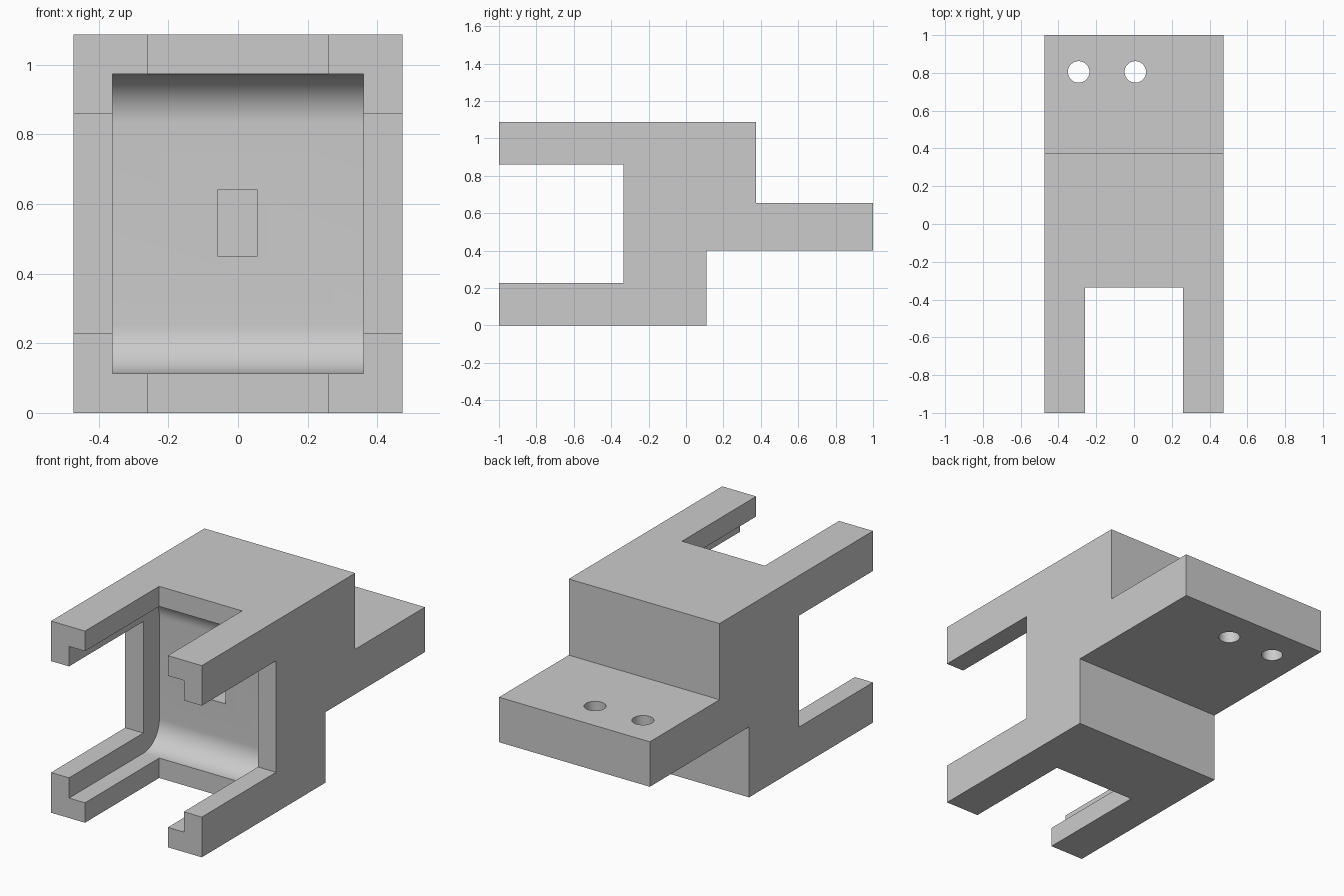
import bpy, bmesh
from math import sin, cos, pi, radians
from mathutils import Vector

if "Cube" in bpy.data.objects:
    bpy.data.objects.remove(bpy.data.objects["Cube"])

grey = bpy.data.materials.new("plain grey")
grey.use_nodes = True
colour = (0.6, 0.6, 0.6, 1)
grey.diffuse_color = colour
grey.node_tree.nodes["Principled BSDF"].inputs["Base Color"].default_value = colour


def prism(name, points, start, sweep):
    """Sweep a closed outline, placed by the start function, along a vector."""
    bm = bmesh.new()
    face = bm.faces.new([bm.verts.new(start(a, b)) for a, b in points])
    moved = bmesh.ops.extrude_face_region(bm, geom=[face])["geom"]
    verts = [v for v in moved if isinstance(v, bmesh.types.BMVert)]
    bmesh.ops.translate(bm, verts=verts, vec=Vector(sweep))
    bmesh.ops.recalc_face_normals(bm, faces=bm.faces)
    mesh = bpy.data.meshes.new(name)
    bm.to_mesh(mesh)
    bm.free()
    mesh.materials.append(grey)
    obj = bpy.data.objects.new(name, mesh)
    bpy.context.collection.objects.link(obj)
    return obj


def side_prism(name, points, half_width):
    return prism(name, points, lambda y, z: (-half_width, y, z), (2 * half_width, 0, 0))


def box(name, x0, x1, y0, y1, z0, z1):
    outline = [(x0, y0), (x1, y0), (x1, y1), (x0, y1)]
    return prism(name, outline, lambda x, y: (x, y, z0), (0, 0, z1 - z0))


def arc(y, z, r, first, last, steps=16):
    angles = [radians(first + (last - first) * i / steps) for i in range(steps + 1)]
    return [(y + r * cos(a), z + r * sin(a)) for a in angles]


# Stepped body with the side openings and the rear mounting tongue
HEIGHT = 1.087
bracket = side_prism("bracket", [
    (-1, 0), (0.11, 0), (0.11, 0.4), (1, 0.4), (1, 0.655), (0.375, 0.655),
    (0.375, HEIGHT), (-1, HEIGHT), (-1, 0.86), (-0.335, 0.86),
    (-0.335, 0.228), (-1, 0.228)], 0.473)

# Front cavity, rounded where floor and ceiling meet the back wall
low, high, back, r = 0.113, 0.973, -0.19, 0.142
cavity = side_prism("cavity_cutter",
                    [(-1.2, low)] + arc(back - r, low + r, r, -90, 0)
                    + arc(back - r, high - r, r, 0, 90) + [(-1.2, high)], 0.36)

# Slot through top and bottom, and the pocket in the cavity's back wall
slot = box("slot_cutter", -0.26, 0.26, -1.2, -0.335, -0.1, HEIGHT + 0.1)
pocket = box("pocket_cutter", -0.057, 0.055, -0.25, 0.06, 0.449, 0.641)

# Screw holes through the tongue
cutters = [cavity, slot, pocket]
for x in (-0.293, 0.007):
    ring = [(x + 0.057 * cos(2 * pi * i / 48), 0.805 + 0.057 * sin(2 * pi * i / 48))
            for i in range(48)]
    cutters.append(prism("screw_hole_cutter", ring,
                         lambda a, b: (a, b, 0.3), (0, 0, 0.5)))

bpy.ops.object.select_all(action="DESELECT")
bracket.select_set(True)
bpy.context.view_layer.objects.active = bracket
for cutter in cutters:
    cutter.hide_render = True
    mod = bracket.modifiers.new("cut", "BOOLEAN")
    mod.operation = "DIFFERENCE"
    mod.solver = "EXACT"
    mod.object = cutter
    bpy.ops.object.modifier_apply(modifier=mod.name)
    bpy.data.objects.remove(cutter)

bpy.ops.object.shade_smooth_by_angle(angle=radians(30))
